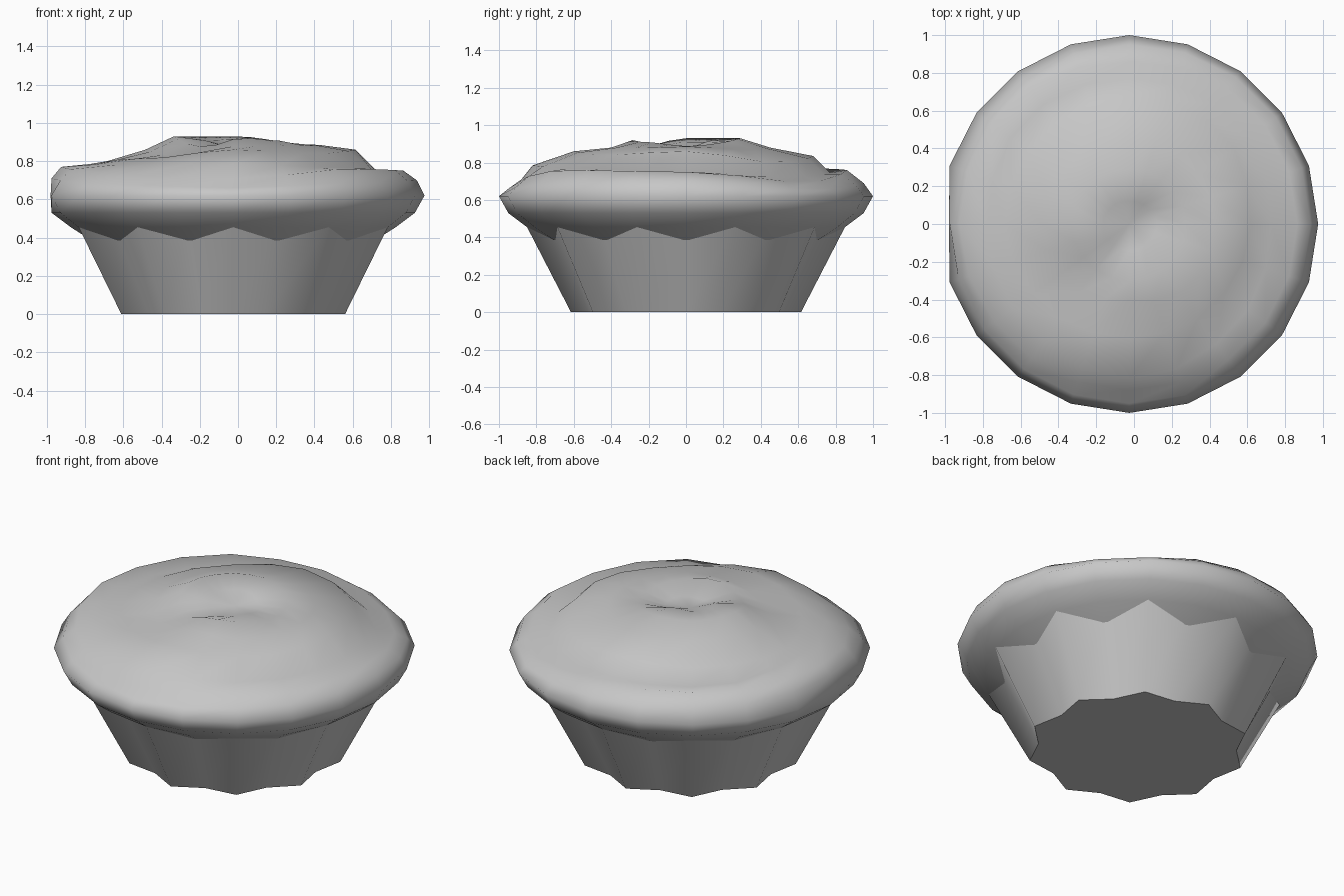
import bpy, bmesh, math
from math import cos, sin, pi, radians

if "Cube" in bpy.data.objects:
    bpy.data.objects.remove(bpy.data.objects["Cube"])

CENTRE_X = -0.025
LEFT_LIMIT = -0.98

grey = bpy.data.materials.new("plain grey")
grey.use_nodes = True
colour = (0.57, 0.57, 0.57, 1)
grey.diffuse_color = colour
grey.node_tree.nodes["Principled BSDF"].inputs["Base Color"].default_value = colour


def bridge(bm, low, high):
    """Join two closed rings of vertices with quads."""
    count = len(low)
    for i in range(count):
        j = (i + 1) % count
        bm.faces.new((low[i], low[j], high[j], high[i]))


def finish(bm, name, angle):
    """Turn the bmesh into a smooth-shaded object."""
    bmesh.ops.recalc_face_normals(bm, faces=bm.faces)
    mesh = bpy.data.meshes.new(name)
    bm.to_mesh(mesh)
    bm.free()
    mesh.materials.append(grey)
    obj = bpy.data.objects.new(name, mesh)
    bpy.context.collection.objects.link(obj)
    bpy.ops.object.select_all(action="DESELECT")
    obj.select_set(True)
    bpy.context.view_layer.objects.active = obj
    bpy.ops.object.shade_smooth_by_angle(angle=radians(angle))


# Fluted cup: ten ridges, flaring upward, closed flat at the base
def flute_ring(bm, ridge, valley, z, flutes=10):
    ring = []
    for i in range(flutes * 2):
        a = -pi / 2 + i * pi / flutes
        r = valley if i % 2 else ridge
        ring.append(bm.verts.new((CENTRE_X + r * cos(a), r * sin(a), z)))
    return ring


bm = bmesh.new()
base = flute_ring(bm, 0.615, 0.55, 0)
rim = flute_ring(bm, 0.855, 0.775, 0.465)
bridge(bm, base, rim)
bm.faces.new(base)
finish(bm, "fluted_cup", 60)

# Topping: shared underside, then a tiered swirl that varies by direction.
# Each direction lists the heights and radii of lip, groove, tier and crown.
underside = [(0.74, 0.385), (0.85, 0.455), (0.95, 0.53), (1.0, 0.62)]
left = [(0.96, 0.70), (0.89, 0.75), (0.75, 0.75), (0.64, 0.86),
        (0.45, 0.885), (0.30, 0.89), (0.15, 0.91)]
back_left = [(0.96, 0.66), (0.89, 0.695), (0.79, 0.72), (0.69, 0.80),
             (0.45, 0.87), (0.29, 0.92), (0.13, 0.91)]
back = [(0.95, 0.69), (0.86, 0.76), (0.77, 0.745), (0.68, 0.835),
        (0.45, 0.88), (0.29, 0.93), (0.12, 0.92)]
back_right = [(0.95, 0.70), (0.90, 0.77), (0.78, 0.75), (0.66, 0.81),
              (0.45, 0.88), (0.30, 0.93), (0.13, 0.91)]
right = [(0.95, 0.71), (0.90, 0.77), (0.75, 0.785), (0.66, 0.80),
         (0.46, 0.86), (0.31, 0.93), (0.14, 0.91)]
front_right = [(0.95, 0.68), (0.88, 0.735), (0.76, 0.78), (0.62, 0.815),
               (0.45, 0.83), (0.30, 0.89), (0.14, 0.91)]
front = [(0.95, 0.66), (0.88, 0.71), (0.82, 0.785), (0.60, 0.86),
         (0.40, 0.88), (0.30, 0.93), (0.14, 0.92)]
front_left = [(0.96, 0.69), (0.89, 0.76), (0.78, 0.765), (0.62, 0.84),
              (0.46, 0.88), (0.30, 0.91), (0.14, 0.92)]
profiles = [underside + p for p in (left, back_left, back, back_right,
                                    right, front_right, front, front_left)]


def crease(x, y):
    """Depth of the diagonal fold across the middle."""
    across = x * 0.8 - (y + 0.1) * 0.6
    along = x * 0.6 + (y + 0.1) * 0.8
    return 0.06 * math.exp(-(across / 0.1) ** 2 - (along / 0.28) ** 2)


def topping_point(level, side):
    turn = side * len(profiles) / SIDES
    k = int(turn)
    t = turn - k
    t = t * t * (3 - 2 * t)
    (r0, z0), (r1, z1) = profiles[k][level], profiles[(k + 1) % len(profiles)][level]
    r, z = r0 + (r1 - r0) * t, z0 + (z1 - z0) * t
    a = side * 2 * pi / SIDES
    x, y = CENTRE_X + r * cos(a), r * sin(a)
    return max(x, LEFT_LIMIT), y, z - crease(x, y)


SIDES = 20
bm = bmesh.new()
rings = [[bm.verts.new(topping_point(level, side)) for side in range(SIDES)]
         for level in range(len(profiles[0]))]
for low, high in zip(rings, rings[1:]):
    bridge(bm, low, high)
tip = bm.verts.new((CENTRE_X, 0, 0.87))
for i in range(SIDES):
    bm.faces.new((rings[-1][i], rings[-1][(i + 1) % SIDES], tip))
finish(bm, "swirled_topping", 80)
